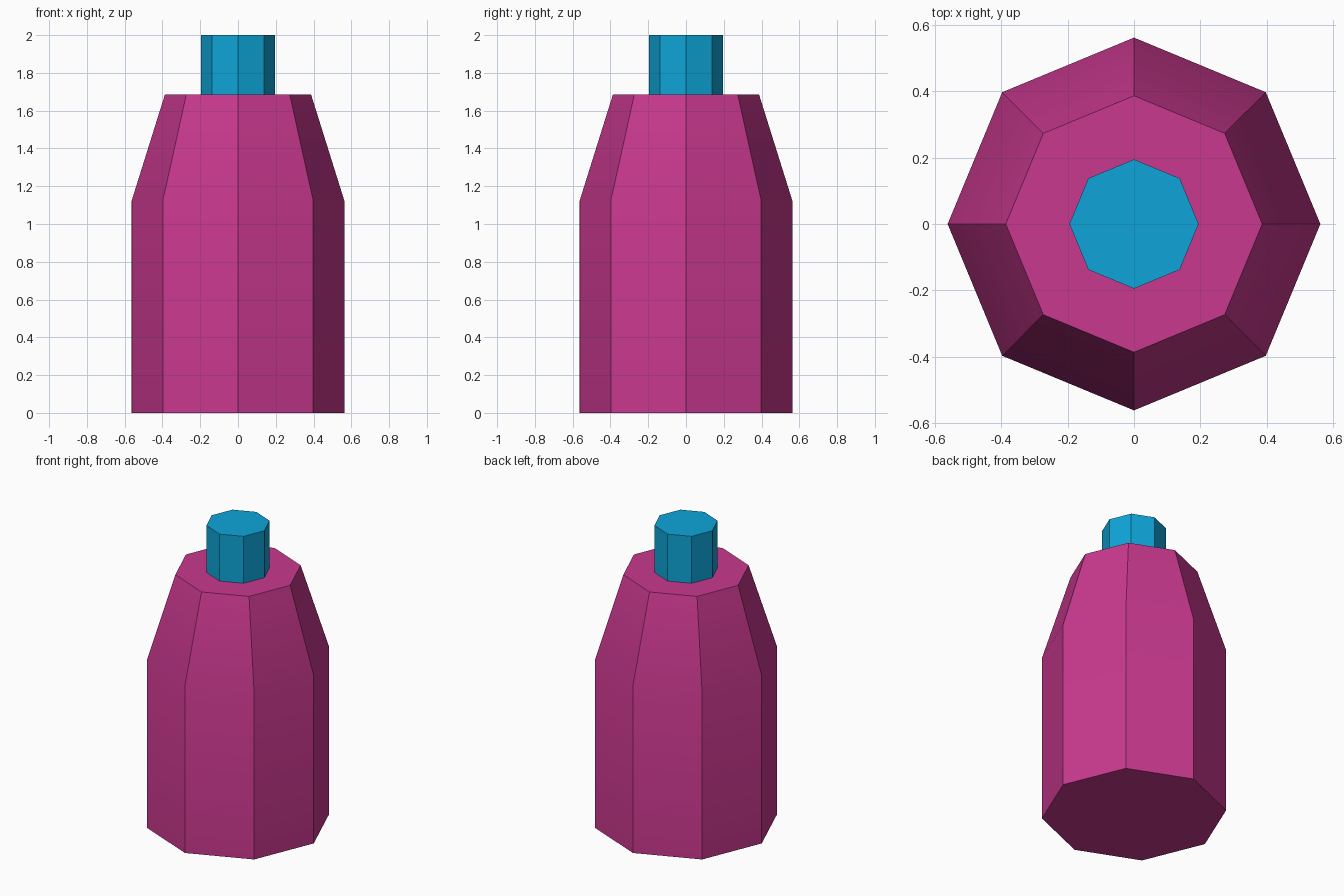
import bpy
import bmesh
import math

if "Cube" in bpy.data.objects:
    bpy.data.objects.remove(bpy.data.objects["Cube"])

SIDES = 8


def srgb(r, g, b):
    def lin(c):
        c /= 255
        return c / 12.92 if c <= 0.04045 else ((c + 0.055) / 1.055) ** 2.4
    return (lin(r), lin(g), lin(b), 1.0)


def material(name, color):
    mat = bpy.data.materials.new(name)
    mat.diffuse_color = color
    mat.use_nodes = True
    mat.node_tree.nodes["Principled BSDF"].inputs["Base Color"].default_value = mat.diffuse_color
    return mat


def lathe(name, profile, mat):
    """Closed octagonal solid from (radius, z) rings, corners on the axes."""
    bm = bmesh.new()
    rings = []
    for r, z in profile:
        angles = [math.tau * i / SIDES for i in range(SIDES)]
        rings.append([bm.verts.new((r * math.cos(a), r * math.sin(a), z)) for a in angles])
    for low, high in zip(rings, rings[1:]):
        for i in range(SIDES):
            j = (i + 1) % SIDES
            bm.faces.new((low[i], low[j], high[j], high[i]))
    bm.faces.new(rings[0][::-1])
    bm.faces.new(rings[-1])
    mesh = bpy.data.meshes.new(name)
    bm.to_mesh(mesh)
    bm.free()
    mesh.materials.append(mat)
    obj = bpy.data.objects.new(name, mesh)
    bpy.context.collection.objects.link(obj)
    # Soft shoulder bend, crisp vertical corners
    bpy.ops.object.select_all(action='DESELECT')
    obj.select_set(True)
    bpy.context.view_layer.objects.active = obj
    bpy.ops.object.shade_smooth_by_angle(angle=math.radians(30))
    return obj


magenta = material("magenta", srgb(200, 56, 142))
blue = material("blue", srgb(14, 165, 216))

# Bottle body with tapered shoulder
lathe("bottle_body", [(0.5625, 0), (0.5625, 1.125), (0.387, 1.685)], magenta)
# Cap
lathe("bottle_cap", [(0.195, 1.685), (0.195, 2.0)], blue)
